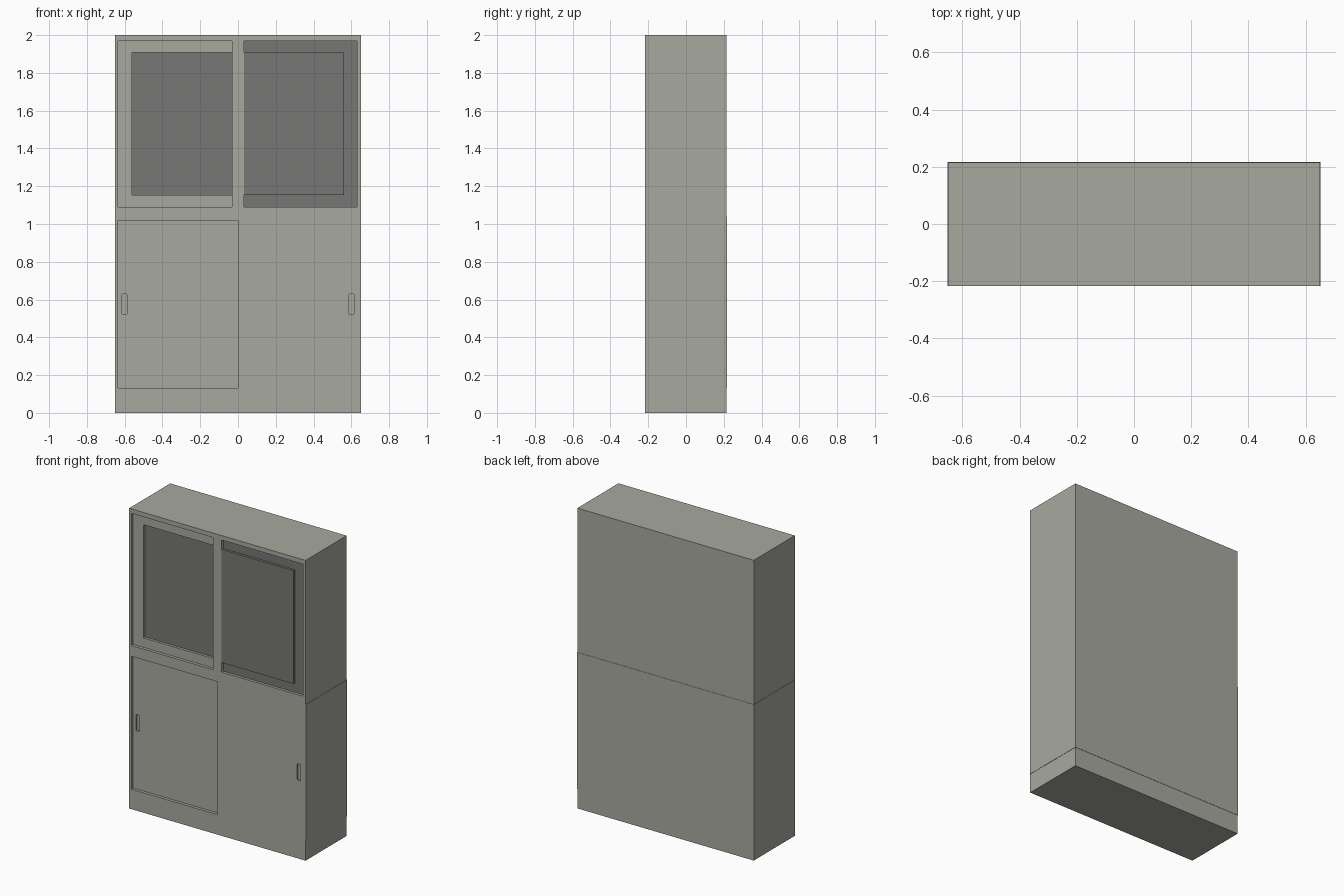
import bpy, bmesh
from mathutils import Vector

if "Cube" in bpy.data.objects:
    bpy.data.objects.remove(bpy.data.objects["Cube"])

F = -0.217          # front plane
STEP = 0.02         # depth of one sliding-door track


def material(name, rgb):
    m = bpy.data.materials.new(name)
    m.diffuse_color = (*rgb, 1)
    m.use_nodes = True
    m.node_tree.nodes["Principled BSDF"].inputs["Base Color"].default_value = m.diffuse_color
    return m


BODY = material("warm_grey_steel", (0.39, 0.40, 0.35))
GLASS = material("dark_glass", (0.185, 0.185, 0.183))


def box(name, x, y, z, mat=None):
    """Box from (min, max) pairs on each axis."""
    bm = bmesh.new()
    bmesh.ops.create_cube(bm, size=1)
    for v in bm.verts:
        v.co = Vector([r[0] if c < 0 else r[1] for c, r in zip(v.co, (x, y, z))])
    me = bpy.data.meshes.new(name)
    bm.to_mesh(me)
    bm.free()
    ob = bpy.data.objects.new(name, me)
    bpy.context.collection.objects.link(ob)
    if mat:
        me.materials.append(mat)
    return ob


def cut(ob, x, z, depth, bevel=0.0):
    """Recess the front of an object down to the given depth."""
    cutter = box("cutter", x, (F - 0.1, F + depth), z, BODY)
    cutter.hide_render = True
    if bevel:
        bm = bmesh.new()
        bm.from_mesh(cutter.data)
        edges = [e for e in bm.edges
                 if abs(e.verts[0].co.y - e.verts[1].co.y) > 0.05]
        bmesh.ops.bevel(bm, geom=edges, offset=bevel, segments=2,
                        profile=0.5, affect='EDGES')
        bm.to_mesh(cutter.data)
        bm.free()
    mod = ob.modifiers.new("recess", 'BOOLEAN')
    mod.operation = 'DIFFERENCE'
    mod.solver = 'EXACT'
    mod.object = cutter
    bpy.context.view_layer.objects.active = ob
    bpy.ops.object.modifier_apply(modifier=mod.name)
    bpy.data.objects.remove(cutter)


# Plinth
box("plinth", (-0.65, 0.65), (F, 0.215), (0, 0.13), BODY)

# Lower cabinet: left door sits back one track, right door is flush
lower = box("lower_cabinet", (-0.652, 0.652), (F, 0.217), (0.13, 1.04), BODY)
cut(lower, (-0.634, 0.0), (0.133, 1.018), STEP)
cut(lower, (-0.613, -0.588), (0.52, 0.63), STEP + 0.01, 0.005)
cut(lower, (0.588, 0.613), (0.52, 0.63), 0.01, 0.005)

# Upper cabinet with the door opening and the left pane recess
upper = box("upper_cabinet", (-0.65, 0.65), (F, 0.215), (1.04, 2.0), BODY)
cut(upper, (-0.634, 0.631), (1.09, 1.97), STEP)
cut(upper, (-0.56, -0.031), (1.153, 1.907), 2 * STEP)

# Glass of the rear (left) door
box("left_glass", (-0.56, -0.031), (F + 2 * STEP - 0.003, F + 2 * STEP + 0.002),
    (1.153, 1.907), GLASS)

# Front (right) door: meeting stile, dark backing and raised pane
box("meeting_stile", (-0.031, 0.031), (F, F + STEP + 0.001), (1.09, 1.97), BODY)
box("right_glass_backing", (0.031, 0.631), (F + STEP - 0.002, F + STEP + 0.002),
    (1.09, 1.97), GLASS)
box("right_glass", (0.031, 0.56), (F + 0.001, F + STEP), (1.153, 1.907), GLASS)
